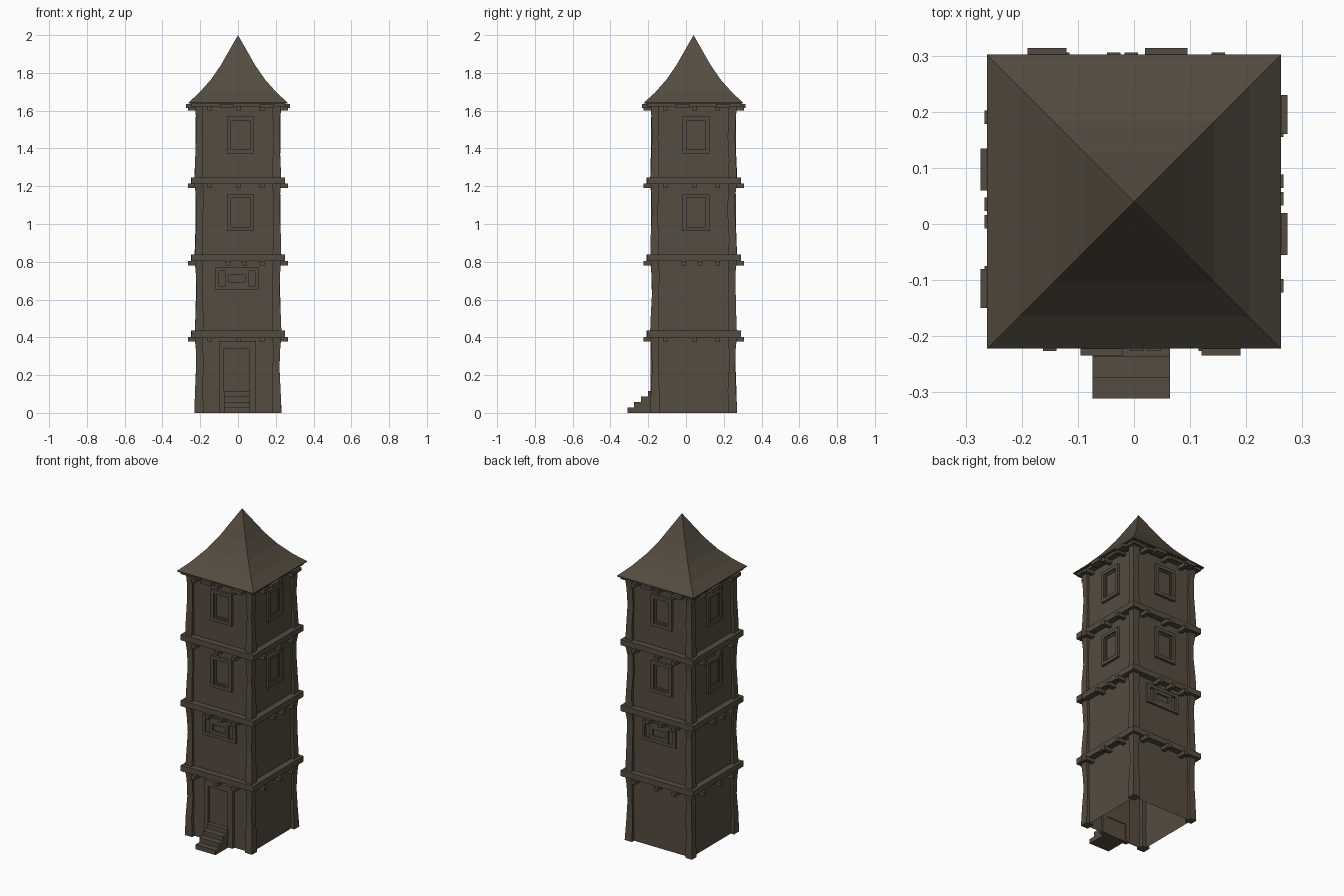
import bpy, bmesh, math, random
from mathutils import Matrix, Vector

if "Cube" in bpy.data.objects:
    bpy.data.objects.remove(bpy.data.objects["Cube"])

random.seed(4)
CY = 0.04                                   # tower axis sits behind the origin
wood = bpy.data.materials.new("dark brown timber")
wood.diffuse_color = (0.09, 0.072, 0.050, 1)
wood.use_nodes = True
wood.node_tree.nodes["Principled BSDF"].inputs["Base Color"].default_value = wood.diffuse_color


def finish(name, bm):
    bmesh.ops.recalc_face_normals(bm, faces=bm.faces)
    me = bpy.data.meshes.new(name)
    bm.to_mesh(me)
    bm.free()
    me.materials.append(wood)
    ob = bpy.data.objects.new(name, me)
    ob.location.y = CY
    bpy.context.collection.objects.link(ob)
    return ob


def loft(bm, rings, cap_bottom=True, cap_top=True):
    vs = [[bm.verts.new(p) for p in r] for r in rings]
    n = len(vs[0])
    for a, b in zip(vs, vs[1:]):
        for i in range(n):
            bm.faces.new((a[i], a[(i + 1) % n], b[(i + 1) % n], b[i]))
    if cap_bottom:
        bm.faces.new(vs[0][::-1])
    if cap_top:
        bm.faces.new(vs[-1])


def rect(x0, x1, y0, y1, z):
    return [(x0, y0, z), (x1, y0, z), (x1, y1, z), (x0, y1, z)]


def box(bm, x0, x1, y0, y1, z0, z1):
    loft(bm, [rect(x0, x1, y0, y1, z0), rect(x0, x1, y0, y1, z1)])


def around(name, boxes, sides=(0, 1, 2, 3)):
    """Boxes laid out on the front wall, repeated by quarter turns."""
    for k in sides:
        bm = bmesh.new()
        for b in boxes:
            box(bm, *b)
        bmesh.ops.rotate(bm, verts=bm.verts, cent=(0, 0, 0),
                         matrix=Matrix.Rotation(k * math.pi / 2, 3, 'Z'))
        finish(f"{name}_{k}", bm)


def frame(x0, x1, z0, z1, w, back, out):
    """Four bars around an opening."""
    return [(x0 - w, x1 + w, -out, -back, z1, z1 + w),
            (x0 - w, x1 + w, -out, -back, z0 - w, z0),
            (x0 - w, x0, -out, -back, z0, z1),
            (x1, x1 + w, -out, -back, z0, z1)]


# wall shell, open underneath
W = 0.209
bm = bmesh.new()
loft(bm, [rect(-W, W, -W, W, z) for z in (0, 1.645)], False, False)
finish("walls", bm)

# crooked corner posts, one length per storey
floors = [0, 0.40, 0.80, 1.21, 1.625]
for f in range(4):
    z0, z1 = floors[f], floors[f + 1]
    for k in range(4):
        bm = bmesh.new()
        rings = []
        for t, o in ((0, 0.231), (0.3, 0.226), (0.6, 0.221), (0.85, 0.222), (1, 0.228)):
            o += random.uniform(-0.002, 0.002)
            i = 0.184 + random.uniform(-0.004, 0.004)
            rings.append(rect(i, o, -o, -i, z0 + t * (z1 - z0)))
        loft(bm, rings)
        bmesh.ops.rotate(bm, verts=bm.verts, cent=(0, 0, 0),
                         matrix=Matrix.Rotation(k * math.pi / 2, 3, 'Z'))
        finish(f"corner_post_{f}_{k}", bm)

# floor beams and joist ends
levels = [(0.40, (-0.15, 0.005, 0.127)), (0.803, (-0.053, 0.036, 0.127)),
          (1.212, (-0.15, 0.005, 0.127)), (1.622, (-0.15, 0.005, 0.127))]
for n, (z, joists) in enumerate(levels):
    top = 0.035 if n < 3 else 0.022
    around(f"floor_beam_{n}", [(-0.235, 0.25, -0.247, -0.20, z, z + top)])
    around(f"joist_ends_{n}",
           [(x - 0.012, x + 0.012, -0.266, -0.20, z - 0.022, z + 0.002) for x in joists])
around("eave_boards", [(-0.095, -0.02, -0.274, -0.22, 1.615, 1.635),
                       (0.12, 0.19, -0.274, -0.22, 1.615, 1.635)])

# upper windows on every side
for n, z in enumerate((0.98, 1.39)):
    around(f"window_frame_{n}", frame(-0.038, 0.063, z + 0.005, z + 0.158, 0.021, 0.20, 0.224))
    around(f"window_inner_frame_{n}",
           frame(-0.028, 0.053, z + 0.015, z + 0.148, 0.010, 0.20, 0.214))

# three-part window on front and back
around("triple_window_frame", frame(-0.10, 0.09, 0.672, 0.752, 0.02, 0.20, 0.222)
       + frame(-0.048, 0.038, 0.692, 0.732, 0.021, 0.20, 0.220), (0, 2))

# door with frame
around("door_frame", [(-0.10, -0.074, -0.228, -0.20, 0, 0.38),
                      (0.06, 0.095, -0.228, -0.20, 0, 0.38),
                      (-0.074, 0.06, -0.228, -0.20, 0.342, 0.38)], (0,))
around("door_panel", [(-0.074, 0.06, -0.213, -0.20, 0.11, 0.342)], (0,))

# entrance steps
bm = bmesh.new()
for i in range(4):
    box(bm, -0.074, 0.064, -0.351 + 0.037 * i, -0.314 + 0.037 * i if i < 3 else -0.205,
        0, 0.029 * (i + 1))
finish("entrance_steps", bm)

# flared pyramid roof with a slightly wavy eave
bm = bmesh.new()
profile = [(0.262, 1.638), (0.262, 1.643), (0.205, 1.695), (0.143, 1.765), (0.09, 1.842)]
loft(bm, [rect(-r, r, -r, r, z) for r, z in profile], True, False)
bm.verts.ensure_lookup_table()
ring = bm.verts[-4:]
tip = bm.verts.new((0, 0, 2.0))
for i in range(4):
    bm.faces.new((ring[i], ring[(i + 1) % 4], tip))
finish("roof", bm)
